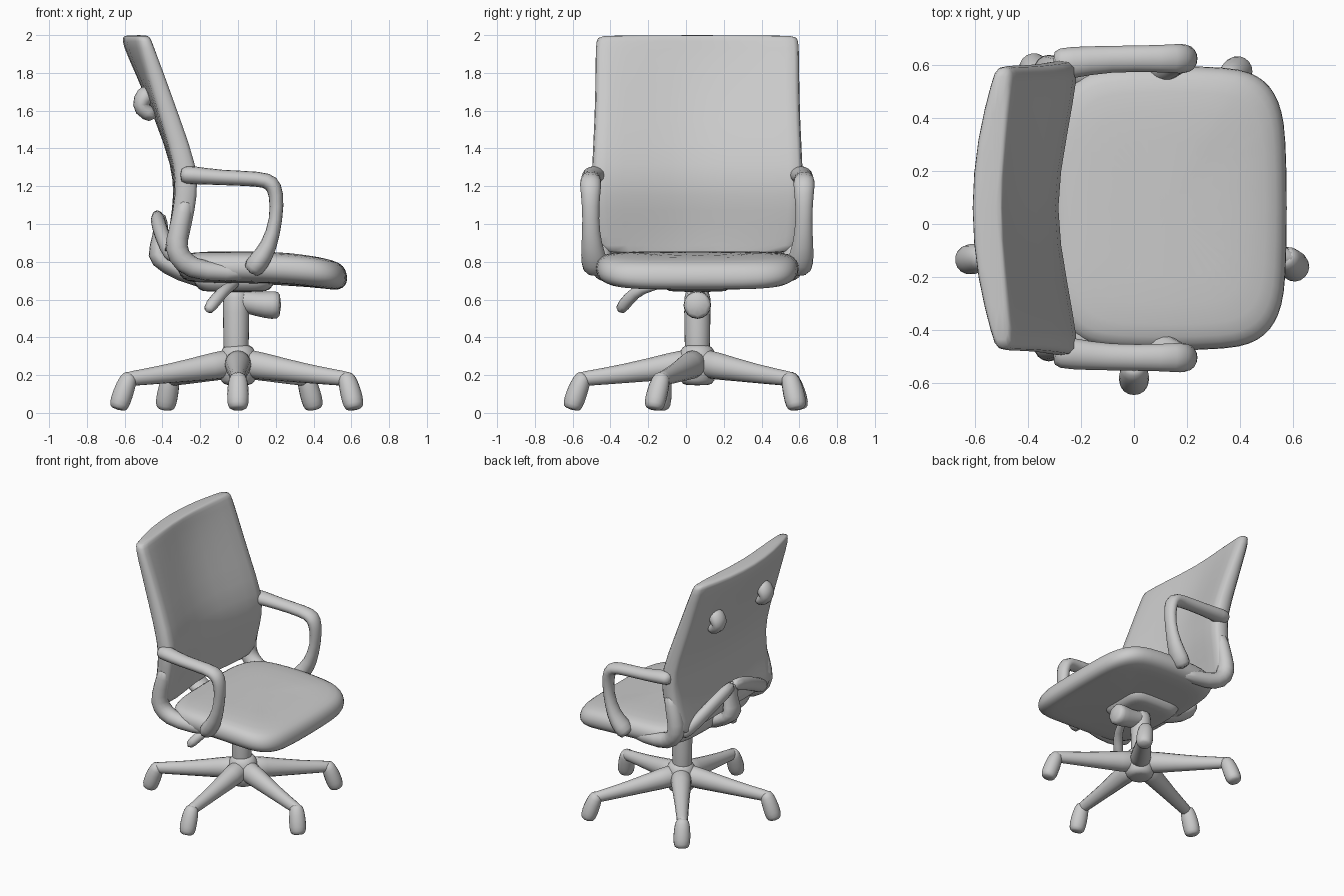
import bpy
import bmesh
from math import cos, sin, pi, radians
from mathutils import Vector

cube = bpy.data.objects.get("Cube")
if cube:
    bpy.data.objects.remove(cube, do_unlink=True)

MID = 0.06  # y of the chair's plane of symmetry


def loft(name, rings, levels=1):
    """Skin a list of equal-length rings, cap both ends and smooth."""
    bm = bmesh.new()
    rows = [[bm.verts.new(p) for p in ring] for ring in rings]
    n = len(rows[0])
    for a, b in zip(rows, rows[1:]):
        for i in range(n):
            j = (i + 1) % n
            bm.faces.new((a[i], a[j], b[j], b[i]))
    bm.faces.new(rows[0][::-1])
    bm.faces.new(rows[-1])
    bmesh.ops.recalc_face_normals(bm, faces=bm.faces)
    mesh = bpy.data.meshes.new(name)
    bm.to_mesh(mesh)
    bm.free()
    obj = bpy.data.objects.new(name, mesh)
    bpy.context.collection.objects.link(obj)
    for poly in mesh.polygons:
        poly.use_smooth = True
    if levels:
        mod = obj.modifiers.new("Rounding", "SUBSURF")
        mod.levels = mod.render_levels = levels
    return obj


def tube(name, path, ref, wide=1.0, sides=8):
    """Sweep an ellipse along (x, y, z, radius) points; wide scales it along ref."""
    pts = [Vector(p[:3]) for p in path]
    rings = []
    for i, p in enumerate(pts):
        t = (pts[min(i + 1, len(pts) - 1)] - pts[max(i - 1, 0)]).normalized()
        up = t.cross(Vector(ref)).normalized()
        side = up.cross(t)
        r = path[i][3] * 1.07
        rings.append([p + up * r * cos(2 * pi * k / sides)
                      + side * r * wide * sin(2 * pi * k / sides)
                      for k in range(sides)])
    return loft(name, rings)


def squircle(cx, hx, hy, z, count=28, power=0.45):
    """Rounded rectangle outline, drooping toward the front edge."""
    ring = []
    for k in range(count):
        c, s = cos(2 * pi * k / count), sin(2 * pi * k / count)
        x = cx + hx * abs(c) ** power * (1 if c > 0 else -1)
        y = MID + hy * abs(s) ** power * (1 if s > 0 else -1)
        droop = 0.05 * max(0, (x - 0.1) / 0.45) ** 2
        ring.append((x, y, z - droop))
    return ring


# Seat cushion
seat_rows = [(0.69, 0.6), (0.69, 0.85), (0.71, 0.95), (0.745, 1.0), (0.79, 1.0),
             (0.83, 0.96), (0.85, 0.86), (0.857, 0.5)]
loft("seat", [squircle(0.13, 0.45 * s, 0.54 * s, z) for z, s in seat_rows])

# Backrest: z, front edge x, depth of the front hollow, rear x at centre and edge, half width
back_rows = [
    (0.84, -0.27, 0.07, -0.39, -0.39, 0.51),
    (0.87, -0.26, 0.08, -0.38, -0.39, 0.54),
    (1.00, -0.23, 0.10, -0.36, -0.36, 0.55),
    (1.15, -0.20, 0.10, -0.34, -0.33, 0.56),
    (1.30, -0.20, 0.10, -0.35, -0.33, 0.56),
    (1.55, -0.29, 0.10, -0.44, -0.41, 0.545),
    (1.80, -0.38, 0.09, -0.55, -0.48, 0.54),
    (1.95, -0.44, 0.06, -0.62, -0.52, 0.54),
    (1.99, -0.455, 0.05, -0.62, -0.52, 0.53),
    (2.00, -0.48, 0.03, -0.60, -0.52, 0.50),
]
SPAN = (-1, -0.92, -0.5, 0, 0.5, 0.92, 1)
rings = []
for z, front, dip, rear, rear_edge, half in back_rows:
    ring = [(front - dip * (1 - abs(t)) - 0.015 * (abs(t) == 1), MID + half * t, z)
            for t in SPAN]
    ring += [(rear + (rear_edge - rear) * t * t, MID + half * t, z)
             for t in reversed(SPAN)]
    rings.append(ring)
loft("backrest", rings)

ACROSS = (0, 1, 0)
for label, s in (("right", -1), ("left", 1)):
    def at(offset):
        return MID + s * offset

    # Armrest loop from the back frame down to the seat
    tube(label + "_armrest", [
        (-0.31, at(0.54), 1.26, 0.05), (-0.24, at(0.55), 1.26, 0.05),
        (-0.10, at(0.565), 1.245, 0.04), (0.12, at(0.565), 1.24, 0.042),
        (0.18, at(0.565), 1.22, 0.048), (0.205, at(0.565), 1.16, 0.042),
        (0.205, at(0.565), 1.03, 0.034), (0.165, at(0.56), 0.88, 0.045),
        (0.11, at(0.545), 0.80, 0.06), (0.06, at(0.53), 0.74, 0.055)], ACROSS, 1.25)

    # Curved side frame joining the back to the seat
    tube(label + "_side_frame", [
        (-0.27, at(0.52), 1.15, 0.05), (-0.31, at(0.52), 0.98, 0.055),
        (-0.335, at(0.52), 0.87, 0.065), (-0.29, at(0.51), 0.79, 0.065),
        (-0.19, at(0.50), 0.745, 0.055), (0.08, at(0.48), 0.74, 0.045)], ACROSS)

    # Rear brace rising from the lower corner to the centre
    tube(label + "_rear_brace", [
        (-0.34, at(0.50), 0.82, 0.05), (-0.38, at(0.38), 0.88, 0.05),
        (-0.42, at(0.18), 0.99, 0.05), (-0.43, at(-0.02), 1.05, 0.05)], (1, 0, 0), 0.8)

    # Small lug on the upper rear face
    tube(label + "_rear_lug", [
        (-0.46, at(0.28), 1.72, 0.05), (-0.51, at(0.28), 1.65, 0.06),
        (-0.52, at(0.28), 1.61, 0.05), (-0.43, at(0.28), 1.56, 0.04)], ACROSS, 1.2)

# Rear support from the seat mechanism up behind the backrest
tube("rear_support", [
    (0.0, MID, 0.68, 0.05), (-0.22, MID, 0.71, 0.05), (-0.38, MID, 0.79, 0.06),
    (-0.44, MID, 0.83, 0.06), (-0.40, MID, 0.95, 0.04), (-0.42, MID, 1.07, 0.04)],
    ACROSS, 1.5)

# Mechanism plate, tension knob and height lever
loft("mechanism_plate", [squircle(-0.02, w, w * 0.9, z) for z, w in
                         ((0.64, 0.15), (0.65, 0.19), (0.70, 0.22), (0.72, 0.22))])
tube("tension_knob", [
    (-0.08, MID, 0.62, 0.05), (0.0, MID, 0.60, 0.06), (0.10, MID, 0.575, 0.065),
    (0.19, MID, 0.57, 0.08), (0.23, MID, 0.57, 0.07)], ACROSS)
tube("height_lever", [
    (0.0, -0.10, 0.69, 0.025), (-0.06, -0.24, 0.66, 0.03),
    (-0.11, -0.30, 0.61, 0.035), (-0.17, -0.36, 0.53, 0.035)], (1, 0, 0))

# Gas column and hub
tube("column", [(-0.01, MID, z, r) for z, r in
                ((0.28, 0.06), (0.32, 0.065), (0.55, 0.068), (0.68, 0.07))], ACROSS, 1, 12)
tube("hub", [(0, MID, z, r) for z, r in
             ((0.145, 0.06), (0.16, 0.09), (0.25, 0.11), (0.33, 0.09), (0.365, 0.065))],
     ACROSS, 1, 12)

# Five legs, each ending in a swivelled caster
for n, heading in enumerate((-90, -45, 40, 120, 190), start=1):
    a = radians(-90 + 72 * (n - 1))
    out = Vector((cos(a), sin(a), 0))
    origin = Vector((0, MID, 0))

    def along(dist, z, r):
        return (*(origin + out * dist + Vector((0, 0, z))), r)

    tube("leg_%d" % n, [along(0.02, 0.265, 0.085), along(0.12, 0.25, 0.075),
                        along(0.40, 0.205, 0.05), along(0.61, 0.18, 0.04),
                        along(0.64, 0.175, 0.035)],
         out.cross(Vector((0, 0, 1))), 0.95)

    turn = Vector((cos(radians(heading)), sin(radians(heading)), 0))
    pivot = origin + out * 0.60

    def wheel(dist, z, r):
        return (*(pivot + turn * dist + Vector((0, 0, z))), r)

    tube("caster_%d" % n, [wheel(-0.01, 0.205, 0.035), wheel(0.01, 0.18, 0.05),
                           wheel(0.04, 0.10, 0.058), wheel(0.06, 0.04, 0.055),
                           wheel(0.067, 0.015, 0.04)],
         turn.cross(Vector((0, 0, 1))), 1.05)
